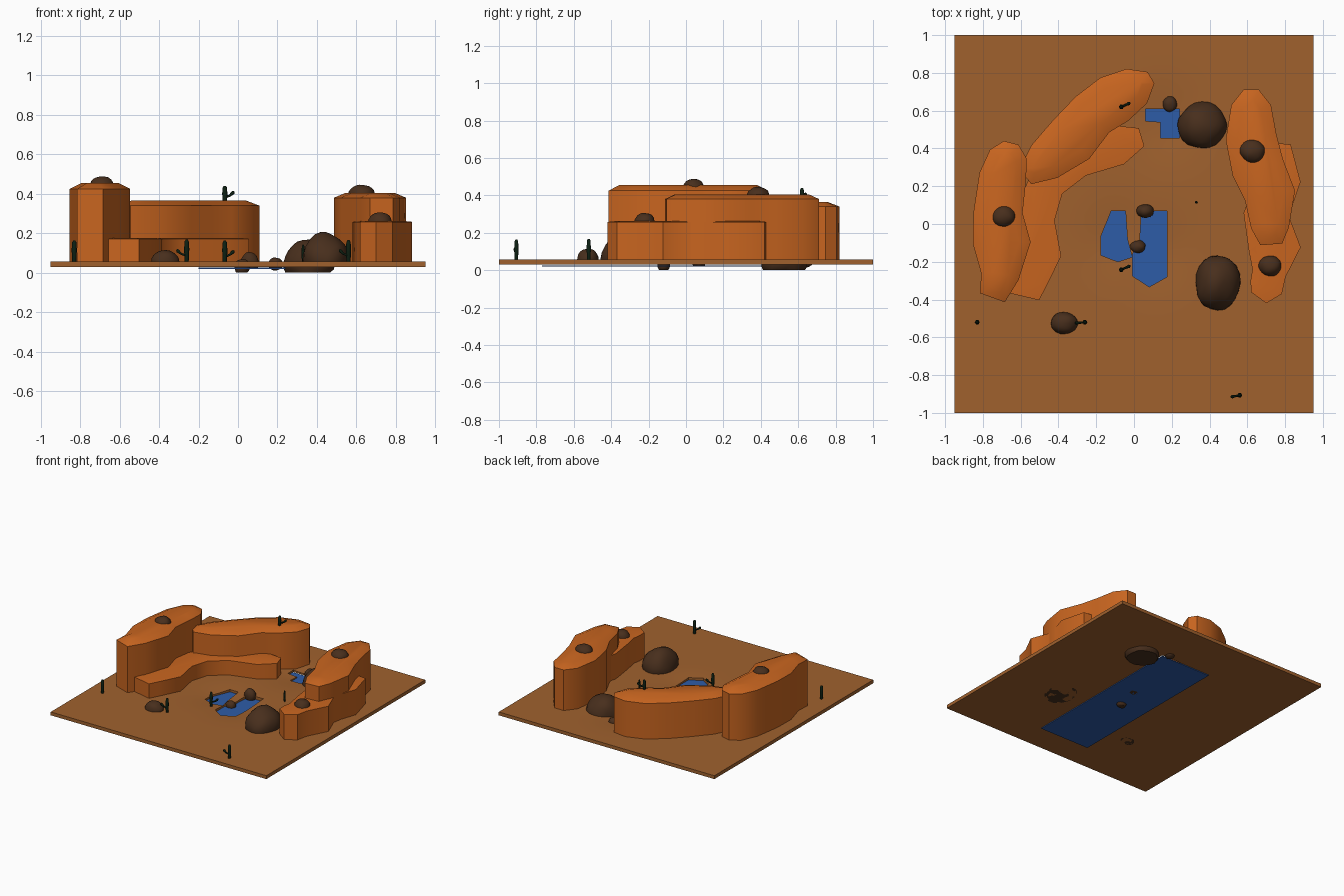
import bpy, bmesh, math
from mathutils import Vector, noise

if "Cube" in bpy.data.objects:
    bpy.data.objects.remove(bpy.data.objects["Cube"])

def material(name, rgb):
    m = bpy.data.materials.new(name)
    m.diffuse_color = (*rgb, 1)
    m.use_nodes = True
    m.node_tree.nodes["Principled BSDF"].inputs["Base Color"].default_value = m.diffuse_color
    return m

SAND = material("sand", (0.35, 0.12, 0.027))
CLAY = material("red_clay", (0.58, 0.13, 0.014))
STONE = material("dark_stone", (0.065, 0.028, 0.012))
WATER = material("water", (0.027, 0.107, 0.39))
GREEN = material("cactus_green", (0.004, 0.014, 0.006))

def add(name, bm, mat, angle=None):
    bmesh.ops.recalc_face_normals(bm, faces=bm.faces)
    me = bpy.data.meshes.new(name)
    bm.to_mesh(me)
    bm.free()
    ob = bpy.data.objects.new(name, me)
    bpy.context.collection.objects.link(ob)
    me.materials.append(mat)
    bpy.ops.object.select_all(action='DESELECT')
    ob.select_set(True)
    bpy.context.view_layer.objects.active = ob
    if angle:
        bpy.ops.object.shade_smooth_by_angle(angle=math.radians(angle))
    return ob

def prism(points, z0, z1):
    """Closed prism over an outline; returns the bmesh and its top face."""
    bm = bmesh.new()
    low = [bm.verts.new((x, y, z0)) for x, y in points]
    high = [bm.verts.new((x, y, z1)) for x, y in points]
    bm.faces.new(low[::-1])
    top = bm.faces.new(high)
    for i in range(len(points)):
        bm.faces.new((low[i - 1], low[i], high[i], high[i - 1]))
    bmesh.ops.recalc_face_normals(bm, faces=bm.faces)
    return bm, top

# Ground slab: flat underneath, shallow basin on top
bm = bmesh.new()
bmesh.ops.create_grid(bm, x_segments=38, y_segments=40, size=1)
ext = bmesh.ops.extrude_face_region(bm, geom=bm.faces[:])["geom"]
tops = {v for v in ext if isinstance(v, bmesh.types.BMVert)}
basins = [(-0.08, -0.08), (0.1, -0.15), (0.16, 0.54)]
for v in bm.verts:
    v.co.x *= 0.95
    dip = max(math.exp(-((v.co.x - a) ** 2 + (v.co.y - b) ** 2) / 0.03) for a, b in basins)
    v.co.z = 0.057 - 0.018 * dip if v in tops else 0.03
ground = add("ground", bm, SAND, 30)

def cut_pool(pts):
    """Opening in the ground where the water shows."""
    cutter = add("pool_cutter", prism(pts, -0.1, 0.2)[0], SAND)
    cutter.hide_render = True
    bpy.context.view_layer.objects.active = ground
    mod = ground.modifiers.new("pool", 'BOOLEAN')
    mod.operation, mod.solver, mod.object = 'DIFFERENCE', 'EXACT', cutter
    bpy.ops.object.modifier_apply(modifier=mod.name)
    bpy.data.objects.remove(cutter)

cut_pool([(-.12, .07), (-.045, .07), (-.035, -.08), (-.01, -.175),
          (-.085, -.2), (-.175, -.165), (-.175, -.065)])
cut_pool([(.04, .07), (.175, .07), (.175, -.28), (.08, -.333), (-.008, -.275),
          (-.008, -.16), (.03, -.1)])
cut_pool([(.06, .61), (.24, .61), (.24, .455), (.14, .455), (.14, .54), (.06, .545)])

# Water sheet under the slab
add("water", prism([(-.2, -.77), (.24, -.77), (.24, .612), (-.2, .612)], .02, .026)[0], WATER)

def mesa(name, rim, rise, inset, spine):
    """Steep-sided mesa along a spine of (x, y, half width), with a crowned top."""
    left, right = [], []
    for i, (x, y, w) in enumerate(spine):
        a, b = spine[max(i - 1, 0)], spine[min(i + 1, len(spine) - 1)]
        t = Vector((b[0] - a[0], b[1] - a[1])).normalized() * w
        left.append((x - t.y, y + t.x))
        right.append((x + t.y, y - t.x))
    bm, top = prism(right + left[::-1], .031, rim)
    bmesh.ops.inset_region(bm, faces=[top], thickness=inset, use_even_offset=False)
    for v in top.verts:
        v.co.z = rim + rise
    add(name, bm, CLAY, 40)

mesa("left_tall_mesa", .425, .03, .06,
     [(-.75, -.39, .07), (-.71, -.28, .10), (-.70, -.1, .153), (-.72, .06, .13),
      (-.695, .25, .125), (-.665, .37, .10), (-.65, .43, .04)])
mesa("left_low_ledge", .172, .004, .04,
     [(-.58, -.385, .08), (-.56, -.3, .10), (-.50, -.16, .115), (-.53, .03, .11),
      (-.46, .22, .10), (-.30, .34, .095), (-.09, .42, .11), (.04, .46, .05)])
mesa("back_mesa", .34, .025, .065,
     [(-.575, .25, .05), (-.475, .33, .11), (-.335, .445, .14), (-.22, .58, .13),
      (-.105, .66, .136), (.015, .73, .106), (.09, .775, .035)])
mesa("right_tall_mesa", .38, .025, .06,
     [(.727, -.108, .058), (.72, -.02, .10), (.72, .15, .135), (.655, .3, .14),
      (.62, .46, .135), (.62, .63, .105), (.62, .712, .04)])
mesa("right_low_mesa", .258, .004, .04,
     [(.66, -.39, .05), (.70, -.335, .09), (.715, -.26, .09), (.745, -.13, .138),
      (.70, .05, .12), (.77, .25, .115), (.79, .425, .04)])

# Rocks: centre x, y, radii x, y, base height, middle height, top height
rocks = [
    (-.69, .04, .062, .057, .41, .435, .49), (.627, .387, .067, .06, .37, .395, .448),
    (.72, -.222, .062, .055, .24, .255, .307), (.36, .522, .128, .128, 0, .05, .165),
    (.443, -.312, .118, .146, .03, .06, .205), (.19, .635, .037, .042, .01, .045, .078),
    (.06, .068, .046, .037, .02, .05, .105), (.02, -.12, .041, .034, 0, .03, .07),
    (-.37, -.525, .07, .06, .03, .055, .118),
]
for i, (x, y, rx, ry, base, mid, top) in enumerate(rocks):
    bm = bmesh.new()
    bmesh.ops.create_icosphere(bm, subdivisions=3, radius=1)
    for v in bm.verts:
        p = v.co * (1 + .1 * noise.noise(v.co * 1.3 + Vector((i * 5.3, 1.7, 0))))
        z = mid + p.z * (top - mid)
        v.co = (x + p.x * rx, y + p.y * ry, max(z, base))
    add(f"rock_{i + 1}", bm, STONE, 40)

# Cacti: foot position, height, arm direction in x and y (none for plain stems)
cacti = [
    (-.83, -.52, .05, .113, None), (-.26, -.52, .05, .118, (-.05, -.005)),
    (-.067, -.242, .045, .118, (.045, .02)), (.56, -.907, .05, .115, (-.045, -.008)),
    (.33, .115, .05, .092, None), (-.067, .62, .345, .095, (.045, .02)),
]
for i, (x, y, z, h, arm) in enumerate(cacti):
    cu = bpy.data.curves.new(f"cactus_{i + 1}", 'CURVE')
    cu.dimensions, cu.bevel_depth, cu.bevel_resolution, cu.use_fill_caps = '3D', .012, 1, True
    s = .6 if h < .1 and not arm else 1
    paths = [[(x, y, z + h * f, r) for f, r in
              ((0, .8), (.3, 1), (.6, 1.1), (.92, .9), (1, .4))]]
    if arm:
        paths.append([(x + arm[0] * f, y + arm[1] * f, z + up, r) for f, up, r in
                      ((0, .035, .5), (.6, .047, .5), (.9, .06, .8), (1, .068, .4))])
    for path in paths:
        sp = cu.splines.new('POLY')
        sp.points.add(len(path) - 1)
        for p, (px, py, pz, r) in zip(sp.points, path):
            p.co, p.radius = (px, py, pz, 1), r * s
    cu.materials.append(GREEN)
    bpy.context.collection.objects.link(bpy.data.objects.new(cu.name, cu))
